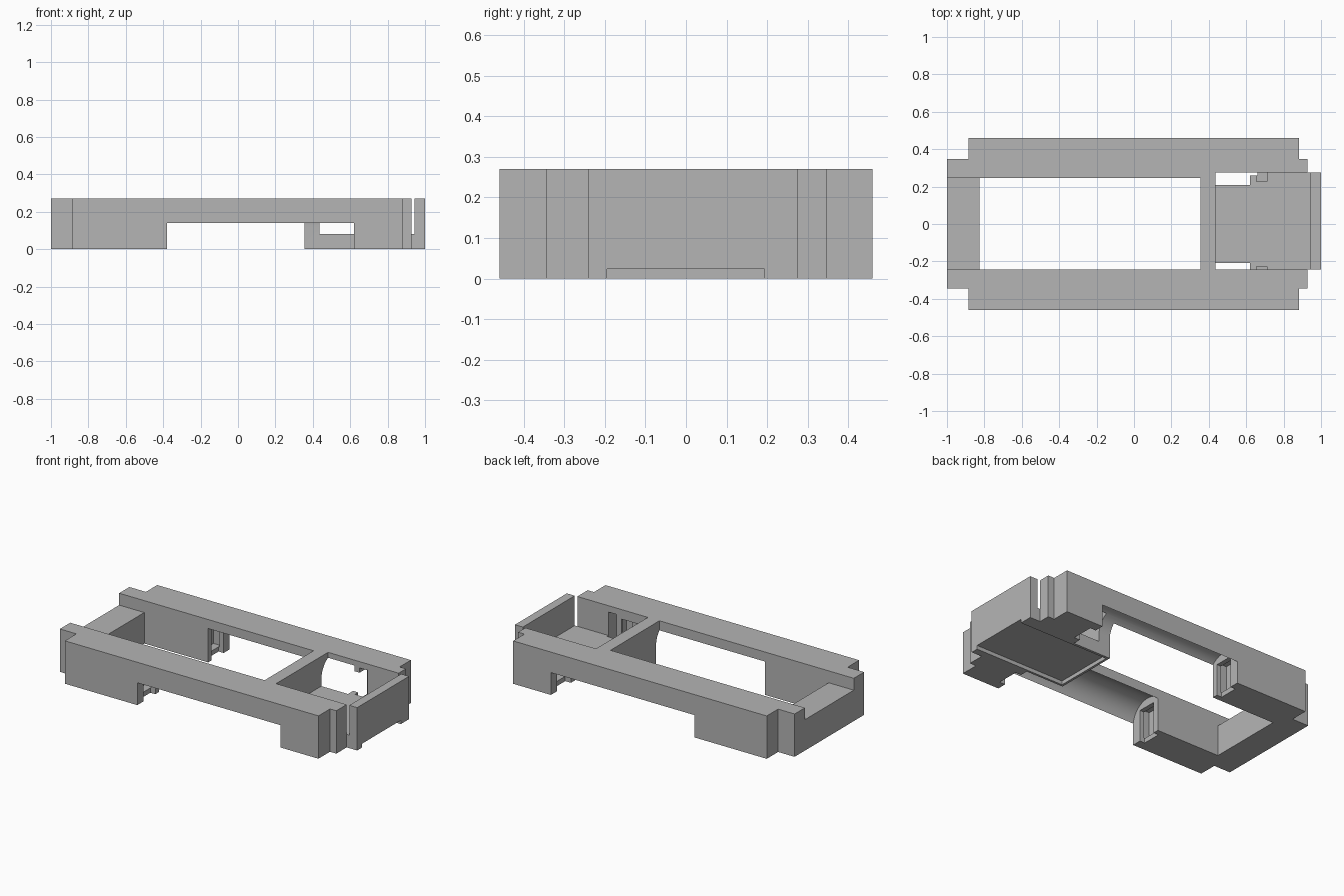
import bpy, bmesh, math
from mathutils import Vector

if "Cube" in bpy.data.objects:
    bpy.data.objects.remove(bpy.data.objects["Cube"])

grey = bpy.data.materials.new("light grey plastic")
grey.diffuse_color = (0.46, 0.46, 0.46, 1)
grey.use_nodes = True
grey.node_tree.nodes["Principled BSDF"].inputs["Base Color"].default_value = grey.diffuse_color


def prism(name, points, direction):
    """Extrude a closed outline along a direction."""
    bm = bmesh.new()
    base = bm.faces.new([bm.verts.new(p) for p in points])
    ext = bmesh.ops.extrude_face_region(bm, geom=[base])
    moved = [v for v in ext["geom"] if isinstance(v, bmesh.types.BMVert)]
    bmesh.ops.translate(bm, verts=moved, vec=Vector(direction))
    bmesh.ops.recalc_face_normals(bm, faces=bm.faces[:])
    mesh = bpy.data.meshes.new(name)
    bm.to_mesh(mesh)
    bm.free()
    ob = bpy.data.objects.new(name, mesh)
    bpy.context.collection.objects.link(ob)
    return ob


def box(name, x, y, z):
    pts = [(x[0], y[0], z[0]), (x[1], y[0], z[0]), (x[1], y[1], z[0]), (x[0], y[1], z[0])]
    return prism(name, pts, (0, 0, z[1] - z[0]))


def side_box(name, x, y, z, s):
    """Box on the back (s=1) or front (s=-1) rail."""
    return box(name, x, sorted((s * y[0], s * y[1])), z)


# Stepped plan outline, full height
H = 0.27
outline = [(-1, -.345), (-.885, -.345), (-.885, -.46), (.883, -.46), (.883, -.345),
           (.927, -.345), (.927, -.242), (1, -.242), (1, .275), (.927, .275),
           (.927, .347), (.883, .347), (.883, .46), (-.885, .46), (-.885, .347), (-1, .347)]
frame = prism("frame", [(x, y, 0) for x, y in outline], (0, 0, H))
frame.data.materials.append(grey)

cutters = [
    # Large open window between the rails
    box("window_cut", (-.825, .355), (-.242, .245), (-.1, .4)),
    # Lowered crosspiece at the left end
    box("crosspiece_cut", (-1.1, -.8), (-.242, .245), (.195, .4)),
    # Tray pocket at the right end
    box("tray_cut", (.435, .945), (-.242, .275), (.082, .4)),
    # Shallow slot under the tray, open at the end
    box("underside_cut", (.37, 1.1), (-.195, .193), (-.1, .024)),
]

# Round-topped channels under each rail, with contact slots in the legs
cy, cz, r, n = .335, .125, .126, 28
end = math.asin((.14 - cz) / r)
for s in (1, -1):
    prof = [(cy - r, -.1)]
    for i in range(n + 1):
        a = math.pi + (end - math.pi) * i / n
        prof.append((cy + r * math.cos(a), cz + r * math.sin(a)))
    prof += [(.6, .14), (.6, -.1)]
    cutters.append(prism("channel_cut", [(-.38, s * y, z) for y, z in prof], (1.0, 0, 0)))
    cutters += [
        side_box("left_slot_cut", (-.415, -.37), (.28, .40), (-.1, .2), s),
        side_box("left_pocket_cut", (-.465, -.41), (.262, .42), (.03, .225), s),
        side_box("right_slot_cut", (.61, .66), (.26, .40), (-.1, .2), s),
        side_box("right_pocket_cut", (.655, .71), (.228, .42), (.03, .23), s),
    ]

for c in cutters:
    c.hide_render = True
    m = frame.modifiers.new(c.name, 'BOOLEAN')
    m.operation = 'DIFFERENCE'
    m.solver = 'EXACT'
    m.object = c

# Bake the cuts and remove the helpers
deps = bpy.context.evaluated_depsgraph_get()
baked = bpy.data.meshes.new_from_object(frame.evaluated_get(deps))
frame.modifiers.clear()
frame.data = baked
baked.materials.clear()
baked.materials.append(grey)
for p in baked.polygons:
    p.material_index = 0
for c in cutters:
    bpy.data.objects.remove(c)

# Smooth the channel ceilings, keep all corners crisp
bpy.ops.object.select_all(action='DESELECT')
frame.select_set(True)
bpy.context.view_layer.objects.active = frame
bpy.ops.object.shade_smooth_by_angle(angle=math.radians(25))
